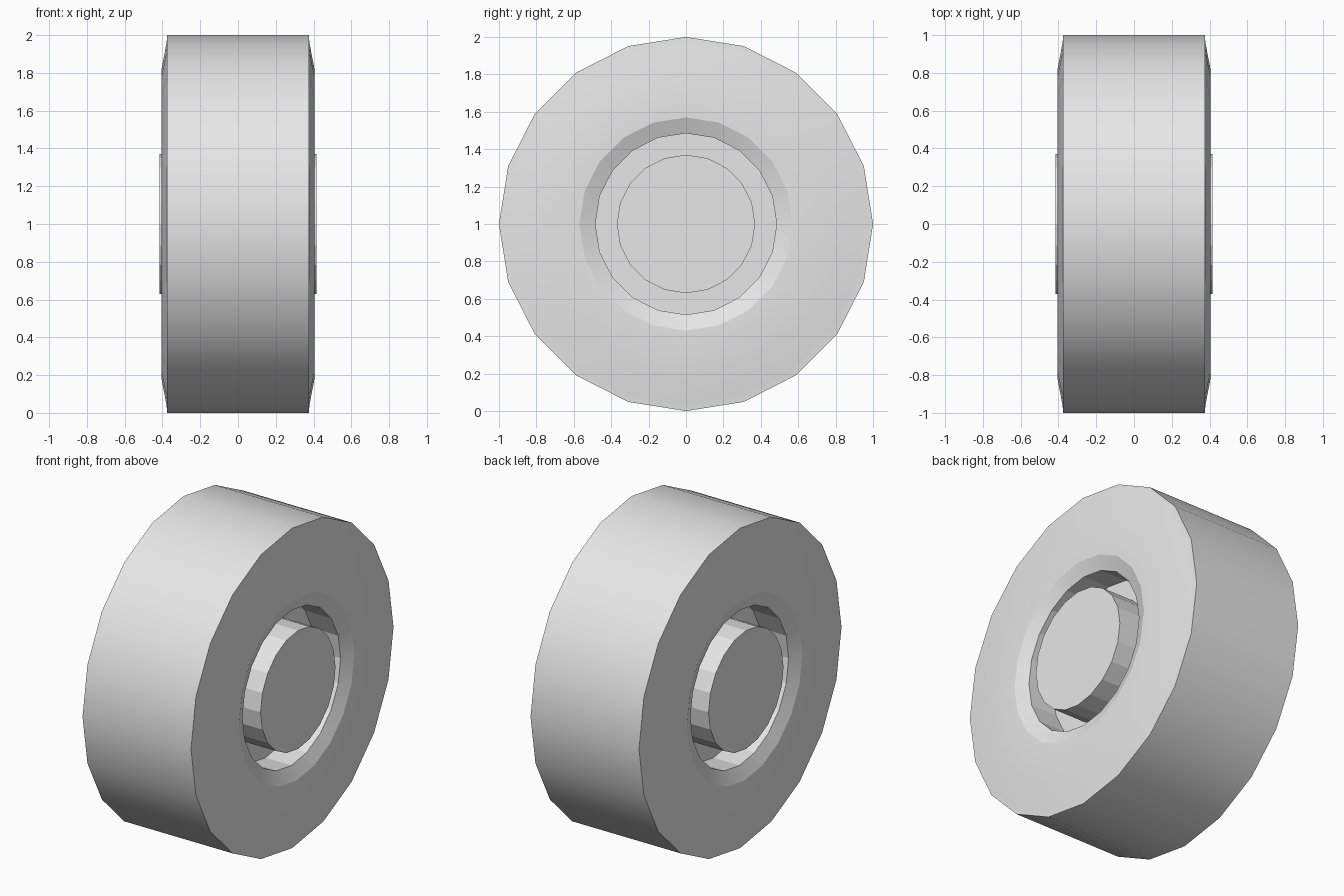
import bpy, bmesh
from math import sin, cos, tau, radians

SIDES = 20
if "Cube" in bpy.data.objects:
    bpy.data.objects.remove(bpy.data.objects["Cube"], do_unlink=True)

grey = bpy.data.materials.new("light_grey")
grey.use_nodes = True
grey.diffuse_color = (0.8, 0.8, 0.8, 1)
grey.node_tree.nodes["Principled BSDF"].inputs["Base Color"].default_value = (0.8, 0.8, 0.8, 1)


def lathe(name, half_profile, ring=False):
    """Spin (x, radius) points, mirrored in x, around the axle."""
    profile = [(-x, r) for x, r in half_profile] + [(x, r) for x, r in reversed(half_profile)]
    bm = bmesh.new()
    loops = []
    for x, r in profile:
        loops.append([bm.verts.new((x, r * sin(i * tau / SIDES), 1 + r * cos(i * tau / SIDES)))
                      for i in range(SIDES)])
    pairs = list(zip(loops, loops[1:]))
    if ring:
        pairs.append((loops[-1], loops[0]))
    else:
        bm.faces.new(loops[0])
        bm.faces.new(loops[-1])
    for a, b in pairs:
        for i in range(SIDES):
            j = (i + 1) % SIDES
            bm.faces.new((a[i], a[j], b[j], b[i]))
    bmesh.ops.recalc_face_normals(bm, faces=bm.faces)
    mesh = bpy.data.meshes.new(name)
    bm.to_mesh(mesh)
    bm.free()
    mesh.materials.append(grey)
    obj = bpy.data.objects.new(name, mesh)
    bpy.context.collection.objects.link(obj)
    return obj


# Tyre: bore lip, chamfer, flat sidewall, shoulder, tread
tyre = lathe("tyre", [(0.37, 0.485), (0.405, 0.57), (0.405, 0.82),
                      (0.378, 0.96), (0.375, 1.0)], ring=True)
bpy.ops.object.select_all(action="DESELECT")
tyre.select_set(True)
bpy.context.view_layer.objects.active = tyre
bpy.ops.object.shade_smooth_by_angle(angle=radians(20))

# Bore wall stays faceted
for face in tyre.data.polygons:
    y, z = face.center.y, face.center.z - 1
    if y * y + z * z < 0.49 ** 2:
        face.use_smooth = False

# Web closing the bore, and the round hub standing out of it
lathe("wheel_web", [(0.19, 0.485)])
lathe("hub", [(0.415, 0.37)])
